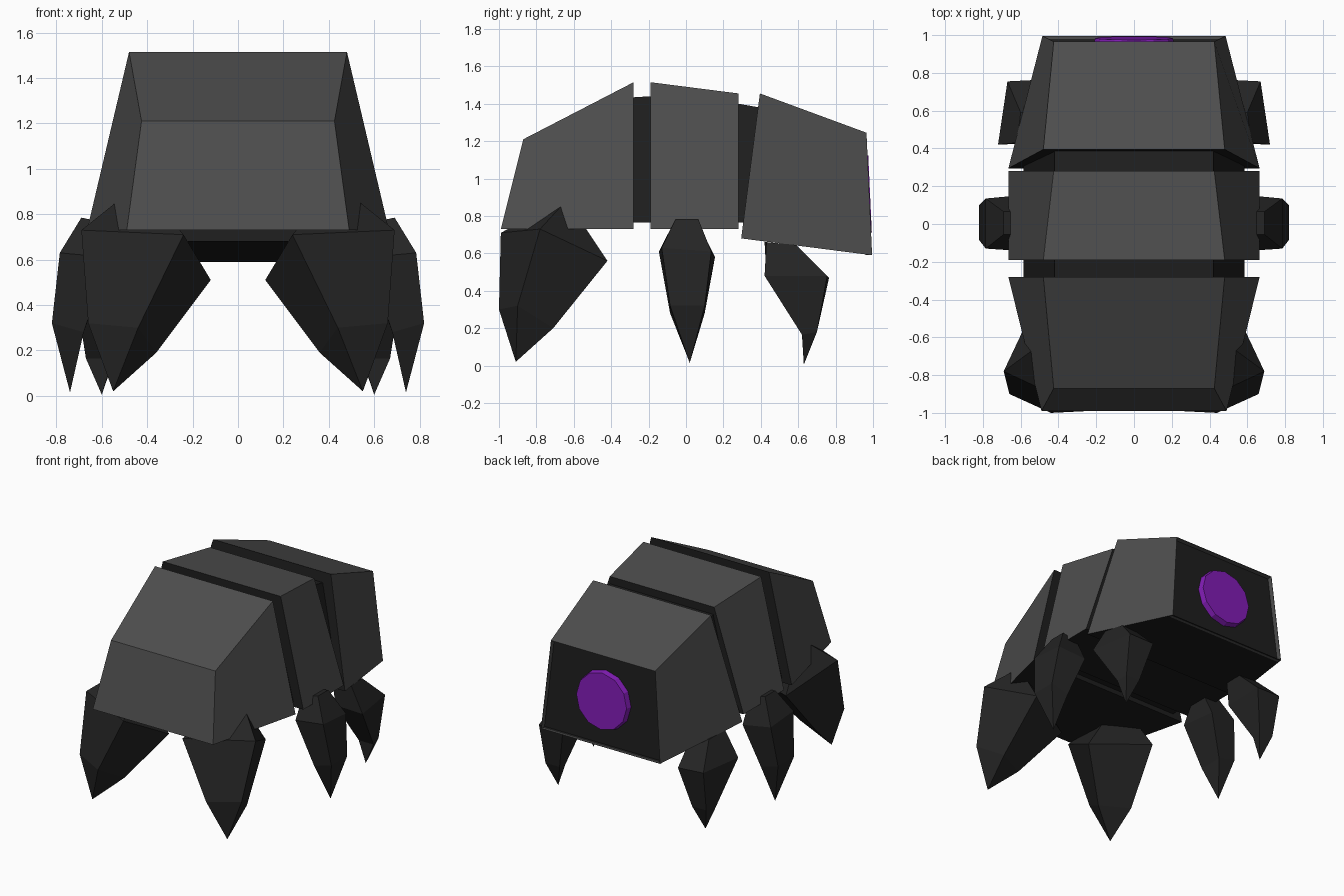
import bpy
import bmesh
from mathutils import Vector

if "Cube" in bpy.data.objects:
    bpy.data.objects.remove(bpy.data.objects["Cube"])


def material(name, rgb):
    m = bpy.data.materials.new(name)
    m.diffuse_color = (*rgb, 1)
    m.use_nodes = True
    m.node_tree.nodes["Principled BSDF"].inputs["Base Color"].default_value = m.diffuse_color
    return m


SHELL = material("shell_grey", (0.075, 0.075, 0.075))
DARK = material("core_black", (0.013, 0.013, 0.013))
LEG = material("leg_charcoal", (0.018, 0.018, 0.018))
PURPLE = material("purple_glow", (0.22, 0.012, 0.46))


def make_object(name, bm, mats):
    bmesh.ops.recalc_face_normals(bm, faces=bm.faces)
    mesh = bpy.data.meshes.new(name)
    bm.to_mesh(mesh)
    bm.free()
    for m in mats:
        mesh.materials.append(m)
    ob = bpy.data.objects.new(name, mesh)
    bpy.context.collection.objects.link(ob)
    return ob


def block(name, profile, mats, dark_edges=()):
    """Symmetric body from a side profile of (half width, y, z) corners.
    dark_edges lists the profile edges whose faces take the second material."""
    bm = bmesh.new()
    right = [bm.verts.new((w, y, z)) for w, y, z in profile]
    left = [bm.verts.new((-w, y, z)) for w, y, z in profile]
    bm.faces.new(right)
    bm.faces.new(left[::-1])
    n = len(profile)
    strips = []
    for i in range(n):
        j = (i + 1) % n
        f = bm.faces.new((right[i], left[i], left[j], right[j]))
        f.material_index = 1 if i in dark_edges else 0
        strips.append(f)
    return bm, strips


# Profiles run: front bottom, front top, back top, back bottom
FRONT = [(0.49, -0.99, 0.73), (0.425, -0.87, 1.21), (0.48, -0.28, 1.515), (0.665, -0.28, 0.73)]
MIDDLE = [(0.665, -0.19, 0.73), (0.48, -0.19, 1.515), (0.425, 0.28, 1.455), (0.665, 0.28, 0.73)]
REAR = [(0.665, 0.295, 0.68), (0.48, 0.395, 1.455), (0.425, 0.965, 1.245), (0.485, 0.995, 0.59)]
CORE = [(0.585, -0.35, 0.765), (0.42, -0.35, 1.43), (0.42, -0.19, 1.44),
        (0.42, 0.28, 1.40), (0.42, 0.45, 1.37), (0.585, 0.45, 0.765)]

# Armour segments with dark undersides and inner ends
bm, _ = block("front_shell", FRONT, None, (2, 3))
make_object("front_shell", bm, [SHELL, DARK])
bm, _ = block("middle_shell", MIDDLE, None, (0, 2, 3))
make_object("middle_shell", bm, [SHELL, DARK])

# Rear segment with a sunken dark back panel inside a thin grey rim
bm, strips = block("rear_shell", REAR, None, (0, 2, 3))
bmesh.ops.recalc_face_normals(bm, faces=bm.faces)
panel = strips[2]
rim = bmesh.ops.inset_region(bm, faces=[panel], thickness=0.004, depth=0)["faces"]
wall = bmesh.ops.inset_region(bm, faces=[panel], thickness=0.0005, depth=-0.035)["faces"]
for f in rim + wall:
    f.material_index = 0
make_object("rear_shell", bm, [SHELL, DARK])

# Dark core joining the segments
bm, _ = block("core", CORE, None)
make_object("core", bm, [DARK])

# Purple disc on the back panel
bm = bmesh.new()
bmesh.ops.create_cone(bm, cap_ends=True, segments=12, radius1=0.215, radius2=0.205, depth=0.04)
disc = make_object("back_disc", bm, [PURPLE])
normal = Vector((0, 0.655, 0.03)).normalized()
disc.rotation_euler = normal.to_track_quat('Z', 'Y').to_euler()
disc.location = Vector((0, 0.98, 0.917)) - normal * 0.016

# Legs: four-sided rings from hip to lower leg, closed by a pointed tip
LEGS = {
    "front_leg": ([
        [(0.54, -0.67, 0.85), (0.34, -0.76, 0.83), (0.30, -0.67, 0.78), (0.50, -0.58, 0.80)],
        [(0.69, -0.78, 0.73), (0.24, -0.99, 0.71), (0.12, -0.63, 0.51), (0.52, -0.42, 0.56)],
        [(0.66, -0.90, 0.32), (0.44, -1.0, 0.30), (0.36, -0.81, 0.19), (0.57, -0.71, 0.20)],
    ], (0.55, -0.91, 0.02)),
    "middle_leg": ([
        [(0.69, 0.065, 0.785), (0.69, -0.055, 0.785), (0.57, -0.055, 0.76), (0.57, 0.065, 0.76)],
        [(0.785, 0.135, 0.61), (0.785, -0.13, 0.63), (0.57, -0.145, 0.61), (0.57, 0.155, 0.58)],
        [(0.82, 0.10, 0.32), (0.82, -0.085, 0.32), (0.68, -0.085, 0.28), (0.68, 0.10, 0.28)],
    ], (0.74, 0.02, 0.015)),
    "rear_leg": ([
        [(0.60, 0.59, 0.645), (0.62, 0.43, 0.66), (0.48, 0.42, 0.66), (0.46, 0.58, 0.645)],
        [(0.67, 0.755, 0.48), (0.72, 0.42, 0.48), (0.49, 0.43, 0.48), (0.47, 0.765, 0.47)],
        [(0.655, 0.70, 0.18), (0.67, 0.62, 0.165), (0.55, 0.62, 0.165), (0.54, 0.70, 0.18)],
    ], (0.60, 0.63, 0.005)),
}

for name, (rings, tip) in LEGS.items():
    for side, sx in (("right", 1), ("left", -1)):
        bm = bmesh.new()
        loops = [[bm.verts.new((x * sx, y, z)) for x, y, z in ring] for ring in rings]
        point = bm.verts.new((tip[0] * sx, tip[1], tip[2]))
        bm.faces.new(loops[0])
        for i in range(4):
            j = (i + 1) % 4
            for a, b in zip(loops, loops[1:]):
                bm.faces.new((a[i], a[j], b[j], b[i]))
            bm.faces.new((loops[-1][i], loops[-1][j], point))
        make_object(f"{side}_{name}", bm, [LEG])
